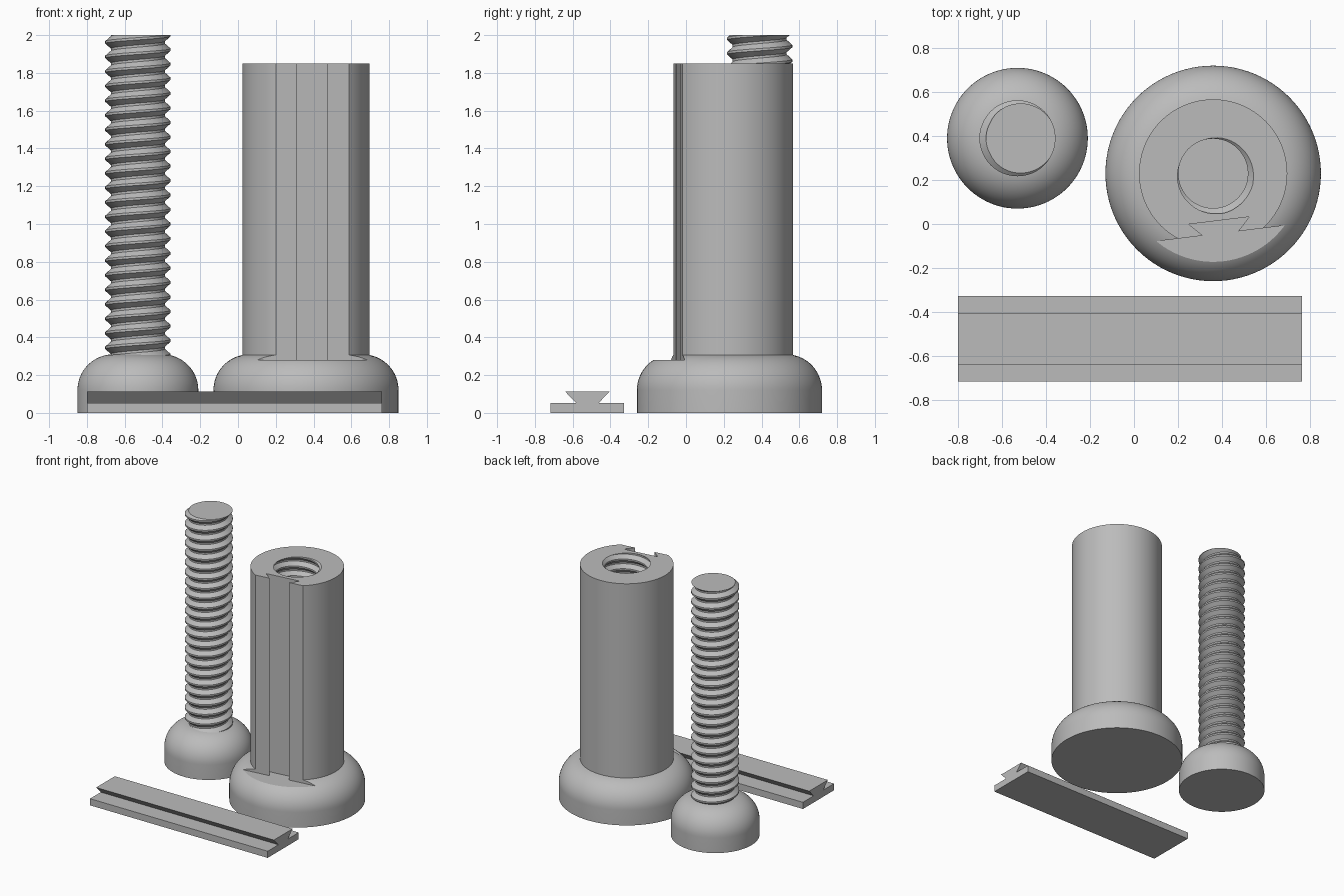
import bpy, bmesh, math
from mathutils import Matrix, Vector

cube = bpy.data.objects.get("Cube")
if cube:
    bpy.data.objects.remove(cube, do_unlink=True)

grey = bpy.data.materials.new("plain_grey")
grey.use_nodes = True
grey.diffuse_color = (0.5, 0.5, 0.5, 1)
grey.node_tree.nodes["Principled BSDF"].inputs["Base Color"].default_value = (0.5, 0.5, 0.5, 1)

PITCH = 0.077
ROUND = 0.19          # rounding radius of both feet
ROUND_Z = 0.12        # height where the rounding starts


def finish(bm, name, location=(0, 0, 0), angle=30):
    bmesh.ops.recalc_face_normals(bm, faces=bm.faces)
    mesh = bpy.data.meshes.new(name)
    bm.to_mesh(mesh)
    bm.free()
    mesh.materials.append(grey)
    obj = bpy.data.objects.new(name, mesh)
    bpy.context.collection.objects.link(obj)
    obj.location = location
    if angle:
        smooth(obj, angle)
    return obj


def smooth(obj, angle):
    bpy.ops.object.select_all(action='DESELECT')
    obj.select_set(True)
    bpy.context.view_layer.objects.active = obj
    bpy.ops.object.shade_smooth_by_angle(angle=math.radians(angle))


def lathe(profile, steps=96):
    """Spin an (r, z) profile around the z axis."""
    bm = bmesh.new()
    verts = [bm.verts.new((r, 0, z)) for r, z in profile]
    edges = [bm.edges.new(pair) for pair in zip(verts, verts[1:])]
    bmesh.ops.spin(bm, geom=verts + edges, cent=(0, 0, 0), axis=(0, 0, 1),
                   angle=math.tau, steps=steps)
    bmesh.ops.remove_doubles(bm, verts=bm.verts, dist=1e-5)
    return bm


def foot_profile(radius, end_angle):
    """Straight side, then a rounded shoulder."""
    points = [(0, 0), (radius, 0)]
    for i in range(17):
        a = math.radians(end_angle) * i / 16
        points.append((radius - ROUND + ROUND * math.cos(a), ROUND_Z + ROUND * math.sin(a)))
    return points


def thread(root, crest, z0, z1, phase_z, phase_angle, steps=48):
    """Right-handed threaded rod between z0 and z1, crest at the given phase."""
    bm = bmesh.new()
    # one pitch of the thread: crest flat, flank, root flat, flank
    section = [(-0.08, crest), (0.08, crest), (0.42, root), (0.58, root), (0.92, crest)]
    turns = math.ceil((z1 - z0) / PITCH) + 4
    start = phase_z - PITCH * (math.ceil((phase_z - z0) / PITCH) + 2)
    previous = None
    for i in range(turns * steps + 1):
        a = math.tau * i / steps + phase_angle
        row = [bm.verts.new((r * math.cos(a), r * math.sin(a), start + PITCH * (i / steps + t)))
               for t, r in section]
        if previous:
            for k in range(len(section) - 1):
                bm.faces.new((previous[k], row[k], row[k + 1], previous[k + 1]))
        previous = row
    bmesh.ops.remove_doubles(bm, verts=bm.verts, dist=1e-5)
    # trim both ends flat and cap them
    for z, side in ((z0, -1), (z1, 1)):
        cut = bmesh.ops.bisect_plane(bm, geom=bm.verts[:] + bm.edges[:] + bm.faces[:], dist=1e-6,
                                     plane_co=(0, 0, z), plane_no=(0, 0, side), clear_outer=True)
        rim = [e for e in cut["geom_cut"] if isinstance(e, bmesh.types.BMEdge)]
        bmesh.ops.contextual_create(bm, geom=rim)
    return bm


def prism(outline, length):
    """Extrude a flat (x, y) outline upwards."""
    bm = bmesh.new()
    face = bm.faces.new([bm.verts.new((x, y, 0)) for x, y in outline])
    out = bmesh.ops.extrude_face_region(bm, geom=[face])
    bmesh.ops.translate(bm, vec=(0, 0, length),
                        verts=[v for v in out["geom"] if isinstance(v, bmesh.types.BMVert)])
    return bm


def mirrored(half):
    return half + [(-x, y) for x, y in reversed(half)]


def cut_away(obj, cutter):
    cutter.hide_render = True
    mod = obj.modifiers.new("cut", 'BOOLEAN')
    mod.operation = 'DIFFERENCE'
    mod.solver = 'EXACT'
    mod.object = cutter
    bpy.context.view_layer.objects.active = obj
    bpy.ops.object.modifier_apply(modifier=mod.name)
    bpy.data.objects.remove(cutter, do_unlink=True)


# Screw: rounded foot with a threaded rod
screw_at = (-0.53, 0.39, 0)
finish(lathe(foot_profile(0.32, 90) + [(0, ROUND_Z + ROUND)]), "screw_foot", screw_at)
finish(thread(0.143, 0.173, 0.29, 2.0, 2.0, 0), "screw_thread", screw_at, 20)

# Column: rounded foot and shaft in one body
column_at = (0.36, 0.23, 0)
shaft = 0.337
shoulder = math.degrees(math.acos((shaft - 0.49 + ROUND) / ROUND))
column = finish(lathe(foot_profile(0.49, shoulder) + [(shaft, 1.85), (0, 1.85)]),
                "column", column_at, None)

# Threaded hole down the column
cut_away(column, finish(thread(0.158, 0.187, 0.16, 1.9, 1.85, math.radians(-45)),
                        "hole_cutter", column_at, None))

# Flat front face with a dovetail slot, turned slightly
slot = mirrored([(0.138, -0.216), (0.081, -0.275), (0.6, -0.275), (0.6, -0.7)])
bm = prism(slot, 2)
bmesh.ops.rotate(bm, verts=bm.verts, matrix=Matrix.Rotation(math.radians(7), 3, 'Z'))
cut_away(column, finish(bm, "slot_cutter", Vector(column_at) + Vector((0, 0, 0.28)), None))
smooth(column, 20)

# Dovetail rail lying in front
rail = mirrored([(0.195, 0), (0.195, 0.053), (0.06, 0.053), (0.117, 0.112)])
bm = prism(rail, 1.563)
turn = Matrix(((0, 0, 1), (1, 0, 0), (0, 1, 0)))
bmesh.ops.transform(bm, matrix=turn.to_4x4(), verts=bm.verts)
finish(bm, "dovetail_rail", (-0.8, -0.522, 0), None)
